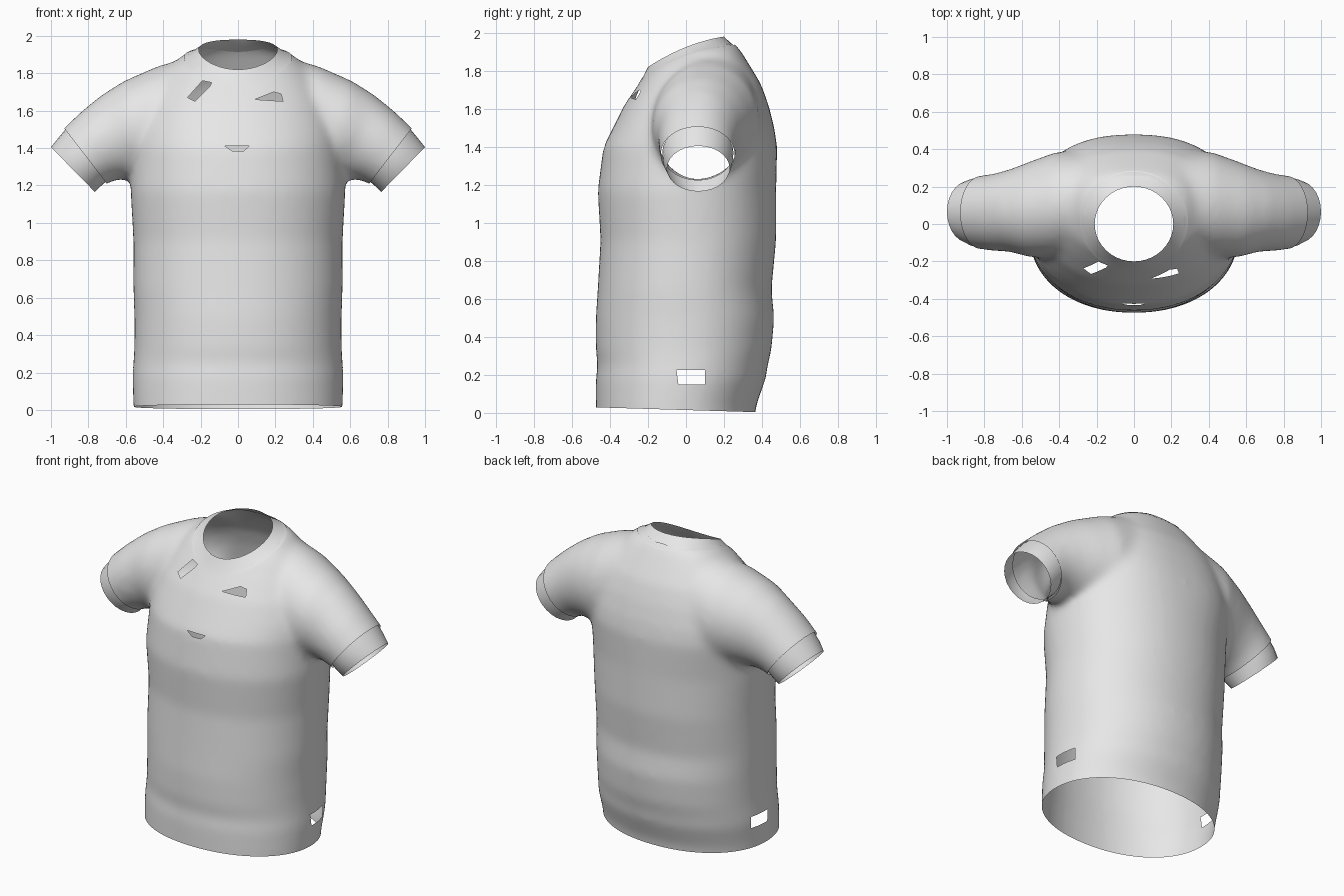
import bpy, bmesh
from math import cos, sin, pi, copysign
from mathutils import Vector
from mathutils.bvhtree import BVHTree

cube = bpy.data.objects.get("Cube")
if cube:
    bpy.data.objects.remove(cube)

fabric = bpy.data.materials.new("light_grey_fabric")
fabric.use_nodes = True
GREY = (0.8, 0.8, 0.8, 1)
fabric.diffuse_color = GREY
fabric.node_tree.nodes["Principled BSDF"].inputs["Base Color"].default_value = GREY


def make_object(name, bm):
    mesh = bpy.data.meshes.new(name)
    bm.to_mesh(mesh)
    bm.free()
    mesh.materials.append(fabric)
    obj = bpy.data.objects.new(name, mesh)
    bpy.context.collection.objects.link(obj)
    return obj


def smooth(obj):
    bpy.ops.object.select_all(action="DESELECT")
    obj.select_set(True)
    bpy.context.view_layer.objects.active = obj
    bpy.ops.object.shade_smooth_by_angle(angle=pi / 3)


def loft(bm, rings, capped):
    loops = [[bm.verts.new(p) for p in ring] for ring in rings]
    faces = []
    for a, b in zip(loops, loops[1:]):
        for i in range(len(a)):
            j = (i + 1) % len(a)
            faces.append(bm.faces.new((a[i], a[j], b[j], b[i])))
    if capped:
        faces += [bm.faces.new(loops[0]), bm.faces.new(loops[-1])]
    bmesh.ops.recalc_face_normals(bm, faces=faces)


def torso_ring(z, w, front, back, n=48):
    mid, half = (front + back) / 2, (back - front) / 2
    pts = []
    for i in range(n):
        c, s = cos(2 * pi * i / n), sin(2 * pi * i / n)
        power = 0.84 if s > 0 and z > 1.2 else 0.94  # squarer shoulder blades
        pts.append((w * copysign(abs(c) ** power, c),
                    mid + half * copysign(abs(s) ** power, s), z))
    return pts


def sleeve_ring(side, top, bottom, front, back, n=28):
    pts = []
    for i in range(n):
        t = (1 + cos(2 * pi * i / n)) / 2
        y = (front + back) / 2 + sin(2 * pi * i / n) * (back - front) / 2
        pts.append((side * (bottom[0] + t * (top[0] - bottom[0])), y,
                    bottom[1] + t * (top[1] - bottom[1])))
    return pts


# Torso: height, half width, front y, back y
TORSO = [(-0.2, 0.55, -0.475, 0.34), (0.04, 0.56, -0.475, 0.37),
         (0.18, 0.565, -0.475, 0.42), (0.25, 0.56, -0.465, 0.43),
         (0.33, 0.555, -0.475, 0.45), (0.5, 0.555, -0.475, 0.465),
         (0.65, 0.56, -0.465, 0.45), (0.91, 0.56, -0.45, 0.475),
         (1.17, 0.575, -0.465, 0.475), (1.4, 0.56, -0.435, 0.48),
         (1.5, 0.55, -0.385, 0.465), (1.62, 0.51, -0.325, 0.435),
         (1.73, 0.45, -0.25, 0.395), (1.83, 0.37, -0.18, 0.335),
         (1.91, 0.28, -0.08, 0.285), (1.96, 0.15, 0.0, 0.24)]
# Sleeve: top (x, z), bottom (x, z), front y, back y
SLEEVE = [((0.26, 1.89), (0.26, 1.2), -0.13, 0.39),
          ((0.44, 1.835), (0.4, 1.22), -0.18, 0.385),
          ((0.61, 1.76), (0.5, 1.23), -0.18, 0.335),
          ((0.73, 1.685), (0.58, 1.235), -0.15, 0.295),
          ((0.84, 1.595), (0.65, 1.23), -0.145, 0.27),
          ((0.935, 1.505), (0.72, 1.2), -0.135, 0.258),
          ((1.06, 1.37), (0.84, 1.09), -0.125, 0.245)]
CUFF = [((0.91, 1.515), (0.7, 1.225), -0.125, 0.25),
        ((0.96, 1.455), (0.735, 1.195), -0.12, 0.245),
        ((1.0, 1.405), (0.765, 1.165), -0.1, 0.23)]

bm = bmesh.new()
loft(bm, [torso_ring(*r) for r in TORSO], True)
for side in (-1, 1):
    loft(bm, [sleeve_ring(side, *r) for r in SLEEVE], True)
rough = make_object("shirt_blank", bm)

# Blend the torso and sleeves into one cloth surface
remesh = rough.modifiers.new("blend", "REMESH")
remesh.mode = "VOXEL"
remesh.voxel_size = 0.02
relax = rough.modifiers.new("relax", "SMOOTH")
relax.factor = 0.5
relax.iterations = 18
graph = bpy.context.evaluated_depsgraph_get()
bm = bmesh.new()
bm.from_mesh(rough.evaluated_get(graph).to_mesh())
bpy.data.objects.remove(rough)
surface = BVHTree.FromBMesh(bm)


def bisect(co, normal, keep, clear=True):
    """Cut only the faces whose centre passes the keep test."""
    faces = [f for f in bm.faces if keep(f.calc_center_median())]
    geom = set(faces)
    for f in faces:
        geom.update(f.edges)
        geom.update(f.verts)
    bmesh.ops.bisect_plane(bm, geom=list(geom), plane_co=co, plane_no=normal,
                           clear_outer=clear)


def cut_hole(points, axis, region):
    """Open a convex hole, outlined anticlockwise in (axis, z)."""
    planes = []
    for (u, v), (u2, v2) in zip(points, points[1:] + points[:1]):
        co, no = Vector((0, 0, v)), Vector((0, 0, u - u2))
        co[axis], no[axis] = u, v2 - v
        planes.append((co, no))
        bisect(co, no, region, False)
    doomed = [f for f in bm.faces if region(f.calc_center_median()) and
              all((f.calc_center_median() - co).dot(no) < 0 for co, no in planes)]
    bmesh.ops.delete(bm, geom=doomed, context="FACES")


# Hem and sleeve openings
bisect((0, 0, 0.015), (0, -0.03, -1), lambda c: c.z < 0.2)
for side in (-1, 1):
    bisect((side * 0.925, 0, 1.5), (side * 0.79, 0, -0.61),
           lambda c: c.x * side > 0.62 and c.z > 1)

# Neck opening
neck = [f for f in bm.faces if f.calc_center_median().z > 1.55 and
        (f.calc_center_median().x / 0.265) ** 2 +
        ((f.calc_center_median().y - 0.015) / 0.245) ** 2 < 1]
bmesh.ops.delete(bm, geom=neck, context="FACES")

# Chest cut-outs, small slit and side vents
chest = lambda c: c.y < -0.1 and 1.3 < c.z < 1.8 and abs(c.x) < 0.35
cut_hole([(-0.27, 1.67), (-0.23, 1.65), (-0.15, 1.73), (-0.14, 1.75), (-0.19, 1.76)],
         0, chest)
cut_hole([(0.09, 1.66), (0.24, 1.65), (0.23, 1.69), (0.19, 1.7)], 0, chest)
cut_hole([(-0.03, 1.385), (0.03, 1.385), (0.06, 1.41), (-0.07, 1.41)], 0, chest)
for side in (-1, 1):
    cut_hole([(-0.04, 0.15), (0.1, 0.15), (0.1, 0.225), (-0.05, 0.225)], 1,
             lambda c: c.x * side > 0.4 and c.z < 0.4)

smooth(make_object("shirt_body", bm))

# Cuffs
for side, label in ((-1, "right"), (1, "left")):
    bm = bmesh.new()
    loft(bm, [sleeve_ring(side, *r) for r in CUFF], False)
    smooth(make_object(label + "_cuff", bm))

# Collar, its outer edge resting on the shirt and its rim rising at the back
outer, middle, inner = [], [], []
for i in range(40):
    c, s = cos(2 * pi * i / 40), sin(2 * pi * i / 40)
    x, y = 0.29 * c, 0.015 + 0.27 * s
    hit = surface.ray_cast(Vector((x, y, 3)), Vector((0, 0, -1)))[0]
    low = Vector((x, y, hit.z + 0.004))
    rim = Vector((0.21 * c, 0.2 * s, 1.9 + 0.08 * s + 0.025 * c * c))
    outer.append(low)
    middle.append(low.lerp(rim, 0.5) - Vector((0, 0, 0.006)))
    inner.append(rim)
bm = bmesh.new()
loft(bm, [outer, middle, inner], False)
smooth(make_object("collar", bm))
